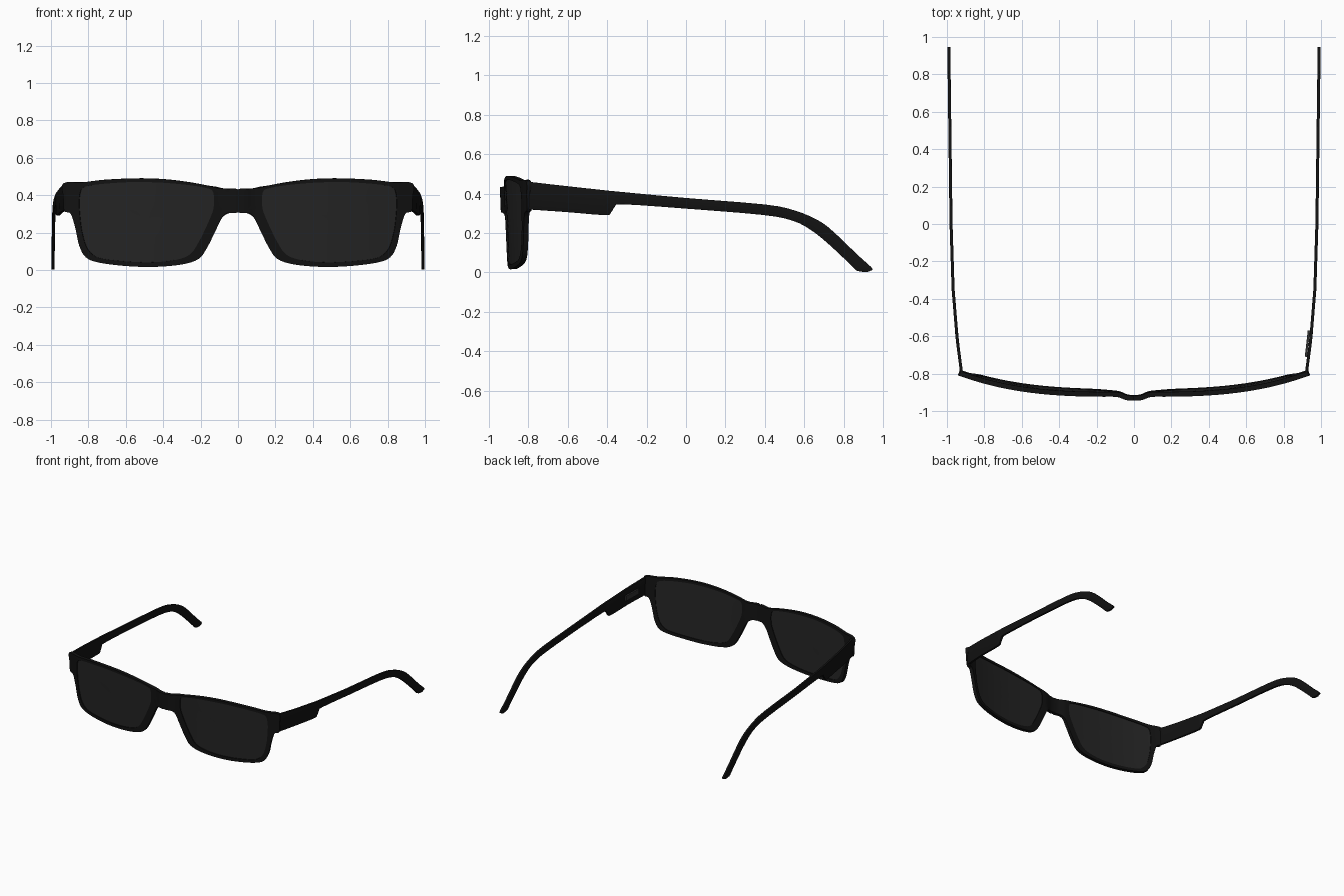
import bpy, bmesh, math

if "Cube" in bpy.data.objects:
    bpy.data.objects.remove(bpy.data.objects["Cube"])

# Matched outer and inner outlines of the right half of the front: (outer x, z, inner x, z)
RIM = [
    (0, .43, .135, .42), (.08, .436, .155, .435), (.25, .468, .25, .453), (.40, .486, .40, .467),
    (.55, .49, .55, .471), (.72, .482, .70, .463), (.83, .469, .80, .45), (.93, .464, .835, .43),
    (.93, .39, .845, .38), (.925, .317, .845, .33), (.89, .30, .84, .27), (.865, .22, .832, .21),
    (.845, .13, .81, .13), (.81, .068, .775, .083), (.74, .04, .72, .06), (.60, .022, .58, .045),
    (.45, .017, .45, .042), (.30, .03, .33, .055), (.21, .06, .255, .085), (.165, .12, .21, .15),
    (.12, .21, .17, .23), (.085, .28, .14, .30), (.05, .305, .131, .33), (0, .31, .128, .36),
    (0, .37, .128, .39)]

# Temple side profile stations: (top y, z, bottom y, z)
TEMPLE = [
    (-.81, .462, -.80, .32), (-.64, .442, -.60, .306), (-.42, .418, -.41, .291),
    (-.385, .414, -.38, .305), (-.36, .412, -.36, .334), (-.32, .408, -.32, .346),
    (0, .378, 0, .324), (.40, .345, .39, .292), (.55, .315, .54, .263), (.67, .265, .63, .218),
    (.75, .205, .72, .147), (.87, .09, .84, .035), (.94, .027, .87, .008), (.945, .012, .92, .002)]
TEMPLE_X = [(-.81, .92), (-.62, .945), (-.35, .967), (0, .978), (.95, .99)]


def spline(pts, steps, closed):
    """Catmull-Rom through points of any dimension."""
    n, out = len(pts), []
    pick = (lambda i: pts[i % n]) if closed else (lambda i: pts[min(max(i, 0), n - 1)])
    for i in range(n if closed else n - 1):
        a, b, c, d = (pick(i + k) for k in (-1, 0, 1, 2))
        for s in range(steps):
            t = s / steps
            out.append(tuple(.5 * (2 * q + (r - p) * t + (2 * p - 5 * q + 4 * r - w) * t * t
                                   + (3 * q - p - 3 * r + w) * t ** 3)
                             for p, q, r, w in zip(a, b, c, d)))
    if not closed:
        out.append(pts[-1])
    return out


def face_y(x, z):
    """Wrap, bridge bump and slight tilt of the front."""
    return -.912 + .14 * abs(x) ** 3 - .021 * math.exp(-(x / .065) ** 4) + .04 * (.47 - z)


def temple_x(y):
    for (y0, x0), (y1, x1) in zip(TEMPLE_X, TEMPLE_X[1:]):
        if y <= y1:
            return x0 + (x1 - x0) * (y - y0) / (y1 - y0)
    return TEMPLE_X[-1][1]


def material(name, v):
    m = bpy.data.materials.new(name)
    m.diffuse_color = (v, v, v, 1)
    m.use_nodes = True
    m.node_tree.nodes["Principled BSDF"].inputs["Base Color"].default_value = m.diffuse_color
    return m


def finish(bm, name, mat, thickness=0, bevel=0, mirror=True):
    bmesh.ops.recalc_face_normals(bm, faces=bm.faces)
    me = bpy.data.meshes.new(name)
    bm.to_mesh(me)
    bm.free()
    ob = bpy.data.objects.new(name, me)
    bpy.context.collection.objects.link(ob)
    me.materials.append(mat)
    if mirror:
        ob.modifiers.new("mirror", 'MIRROR').merge_threshold = .0005
    if thickness:
        s = ob.modifiers.new("solid", 'SOLIDIFY')
        s.thickness, s.offset = thickness, 0
    if bevel:
        b = ob.modifiers.new("bevel", 'BEVEL')
        b.width, b.segments, b.angle_limit = bevel, 2, math.radians(50)
    bpy.ops.object.select_all(action='DESELECT')
    ob.select_set(True)
    bpy.context.view_layer.objects.active = ob
    bpy.ops.object.convert(target='MESH')
    bpy.ops.object.shade_smooth_by_angle(angle=math.radians(35))
    return ob


def rings_to_faces(bm, rings):
    for a, b in zip(rings, rings[1:]):
        n = len(a)
        for i in range(n):
            bm.faces.new((a[i], a[(i + 1) % n], b[(i + 1) % n], b[i]))


black = material("frame_black", .006)
dark = material("lens_dark", .018)
label_grey = material("plate_grey", .03)
loop = spline(RIM, 4, True)

# Front frame: sheet between the outlines, mirrored and thickened
bm = bmesh.new()
rings = []
for k in range(6):
    t = k / 5
    ring = []
    for ox, oz, ix, iz in loop:
        ox = max(ox, 0) if ox > .004 else 0
        x, z = ox + (ix - ox) * t, oz + (iz - oz) * t
        ring.append(bm.verts.new((x, face_y(x, z), z)))
    rings.append(ring)
rings_to_faces(bm, rings)
finish(bm, "front_frame", black, thickness=.026)

# Lenses: concentric rings inside the rim
bm = bmesh.new()
cx, cz = .49, .27
rings = []
for s in (1.015, .8, .6, .4, .2):
    ring = []
    for _, _, ix, iz in loop:
        x, z = cx + (ix - cx) * s, cz + (iz - cz) * s
        ring.append(bm.verts.new((x, face_y(x, z), z)))
    rings.append(ring)
rings_to_faces(bm, rings)
centre = bm.verts.new((cx, face_y(cx, cz), cz))
for i, v in enumerate(rings[-1]):
    bm.faces.new((v, rings[-1][(i + 1) % len(loop)], centre))
finish(bm, "lenses", dark, thickness=.014)

# Temples: thin rectangular section swept along the side profile
bm = bmesh.new()
rings = []
for ty, tz, by, bz in spline(TEMPLE, 3, False):
    h = .008
    rings.append([bm.verts.new((temple_x(y) + dx, y, z)) for y, z, dx in
                  ((ty, tz, -h), (ty, tz, h), (by, bz, h), (by, bz, -h))])
rings_to_faces(bm, rings)
bm.faces.new(rings[0])
bm.faces.new(rings[-1])
finish(bm, "temples", black, bevel=.003)

# Small blank plate on the inside of one temple
bm = bmesh.new()
bm.faces.new([bm.verts.new((temple_x(y) - .014, y, z)) for y, z in
              ((-.71, .36), (-.57, .35), (-.57, .39), (-.71, .40))])
finish(bm, "inner_plate", label_grey, thickness=.012, mirror=False)
